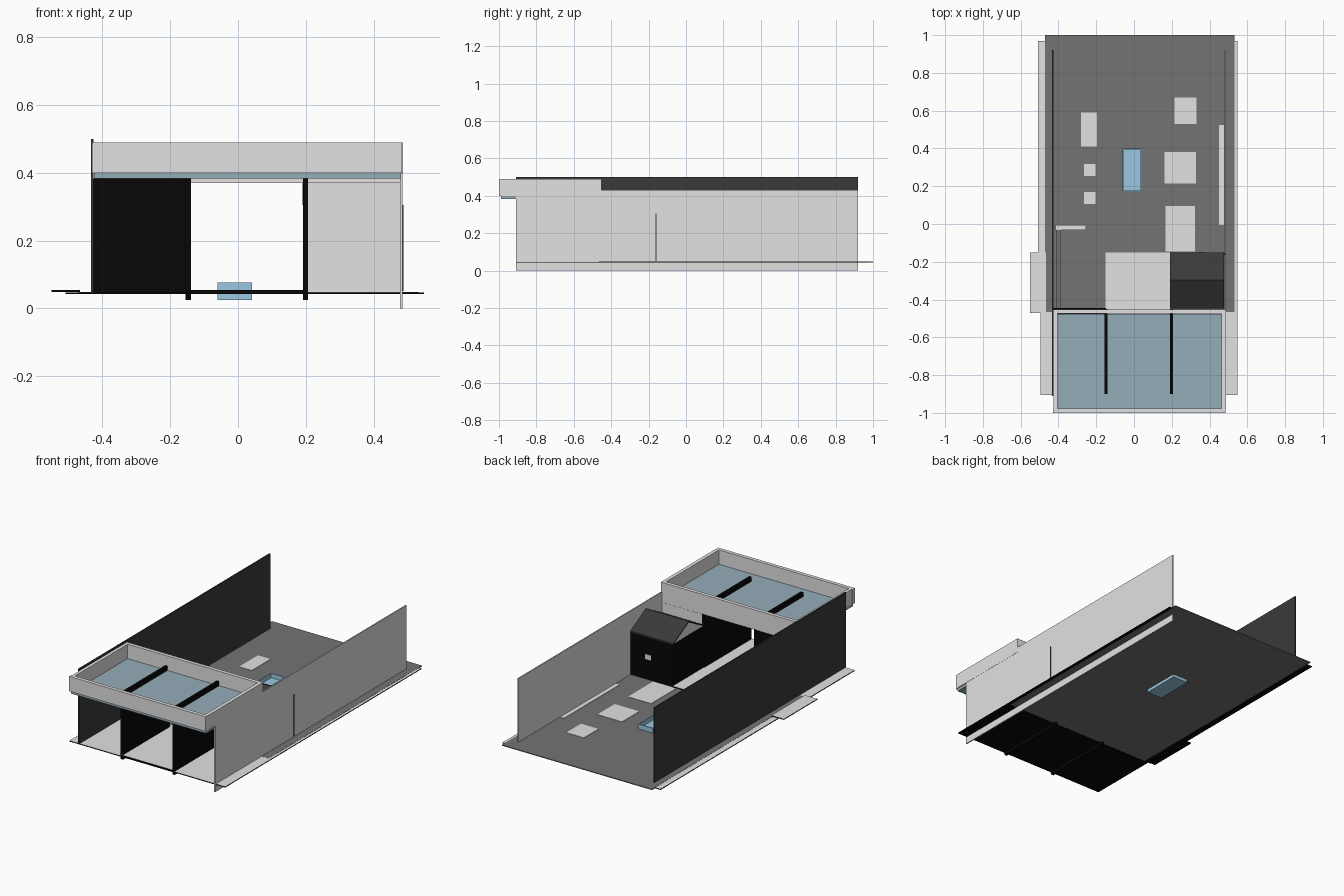
import bpy, bmesh

if "Cube" in bpy.data.objects:
    bpy.data.objects.remove(bpy.data.objects["Cube"])


def material(name, rgb):
    m = bpy.data.materials.new(name)
    m.diffuse_color = (*rgb, 1)
    m.use_nodes = True
    m.node_tree.nodes["Principled BSDF"].inputs["Base Color"].default_value = m.diffuse_color
    return m


LIGHT = material("light_plaster", (0.76, 0.76, 0.76))
PAVING = material("grey_paving", (0.175, 0.175, 0.175))
DARK = material("dark_grey", (0.042, 0.042, 0.042))
BLACK = material("black_wall", (0.002, 0.002, 0.002))
GLASS = material("blue_grey_glass", (0.30, 0.42, 0.49))
WATER = material("pool_blue", (0.33, 0.58, 0.76))


def mesh_object(name, bm, mat, under=None):
    """Finish a mesh; with 'under', every face not pointing up takes that material."""
    bmesh.ops.recalc_face_normals(bm, faces=bm.faces)
    if under:
        for f in bm.faces:
            f.material_index = 0 if f.normal.z > 0.5 else 1
    me = bpy.data.meshes.new(name)
    bm.to_mesh(me)
    bm.free()
    me.materials.append(mat)
    if under:
        me.materials.append(under)
    ob = bpy.data.objects.new(name, me)
    bpy.context.collection.objects.link(ob)
    return ob


def prism(bm, profile, axis, lo, hi):
    """Extrude a closed 2D profile between lo and hi along x or z."""
    put = (lambda a, b, t: (t, a, b)) if axis == "x" else (lambda a, b, t: (a, b, t))
    ends = [[bm.verts.new(put(a, b, t)) for a, b in profile] for t in (lo, hi)]
    faces = [bm.faces.new(e) for e in ends]
    n = len(profile)
    for i in range(n):
        j = (i + 1) % n
        bm.faces.new((ends[0][i], ends[0][j], ends[1][j], ends[1][i]))
    return faces[1]


def rect(x, y):
    return [(x[0], y[0]), (x[1], y[0]), (x[1], y[1]), (x[0], y[1])]


def box(name, x, y, z, mat, under=None):
    bm = bmesh.new()
    prism(bm, rect(x, y), "z", *z)
    return mesh_object(name, bm, mat, under)


# Ground layers: light tops over black edges and undersides
box("base_slab", (-0.495, 0.548), (-0.905, -0.465), (0.042, 0.047), LIGHT, BLACK)
box("left_kerb", (-0.509, -0.47), (-0.465, 0.97), (0.042, 0.047), LIGHT, BLACK)
box("right_kerb", (0.53, 0.548), (-0.465, 0.97), (0.042, 0.047), LIGHT, BLACK)
box("yard_paving", (-0.472, 0.532), (-0.465, 1.0), (0.043, 0.048), PAVING)
box("entry_path", (-0.15, 0.2), (-0.905, -0.15), (0.046, 0.054), LIGHT, BLACK)
box("side_step", (-0.55, -0.466), (-0.47, -0.15), (0.049, 0.054), LIGHT, BLACK)

# Stepping plates in the yard
plates = [(-0.28, -0.195, 0.41, 0.59), (-0.265, -0.205, 0.255, 0.318),
          (-0.265, -0.205, 0.105, 0.17), (0.214, 0.332, 0.53, 0.67),
          (0.162, 0.327, 0.215, 0.38), (0.167, 0.322, -0.145, 0.095),
          (0.449, 0.476, -0.005, 0.525)]
for i, (x0, x1, y0, y1) in enumerate(plates):
    box(f"floor_plate_{i + 1}", (x0, x1), (y0, y1), (0.048, 0.05), LIGHT)

# Boundary walls
box("left_wall", (-0.434, -0.426), (-0.91, 0.92), (0.045, 0.5), DARK)
box("right_wall", (0.478, 0.485), (-0.91, 0.92), (0.0, 0.432), LIGHT)

# Carport partitions, which rise through the glass roof as beams
for side, x in (("left", -0.147), ("right", 0.199)):
    box(f"{side}_partition", (x - 0.008, x + 0.008), (-0.9, -0.45), (0.025, 0.372), BLACK)
    box(f"{side}_roof_beam", (x - 0.008, x + 0.008), (-0.9, -0.475), (0.372, 0.43), BLACK)
box("left_bay_back_wall", (-0.426, -0.147), (-0.482, -0.446), (0.046, 0.37), BLACK)
box("left_bay_lintel", (-0.426, -0.147), (-0.482, -0.476), (0.37, 0.383), BLACK)
box("right_bay_back_wall", (0.205, 0.478), (-0.462, -0.452), (0.046, 0.37), LIGHT)

# Carport roof: glass panel inside a raised parapet
box("glass_roof", (-0.425, 0.48), (-0.99, -0.476), (0.383, 0.403), GLASS)
box("parapet_front", (-0.43, 0.484), (-1.0, -0.978), (0.4, 0.49), LIGHT)
box("parapet_back", (-0.425, 0.477), (-0.475, -0.453), (0.37, 0.49), LIGHT)
box("parapet_left", (-0.425, -0.406), (-0.979, -0.474), (0.4, 0.49), LIGHT)
box("parapet_right", (0.464, 0.486), (-0.979, -0.453), (0.4, 0.49), LIGHT)

# Small gabled house
box("house_back_wall", (0.195, 0.478), (-0.165, -0.153), (0.046, 0.305), BLACK)
box("house_wall_end", (0.478, 0.488), (-0.164, -0.157), (0.052, 0.305), DARK)
box("house_side_wall", (0.195, 0.205), (-0.45, -0.165), (0.046, 0.305), BLACK)
box("house_ceiling", (0.2, 0.476), (-0.45, -0.16), (0.298, 0.304), LIGHT)
box("house_window", (0.34, 0.38), (-0.153, -0.149), (0.17, 0.2), LIGHT)
bm = bmesh.new()
prism(bm, [(-0.448, 0.305), (-0.297, 0.384), (-0.15, 0.305),
           (-0.15, 0.312), (-0.297, 0.392), (-0.448, 0.312)], "x", 0.19, 0.477)
mesh_object("house_roof", bm, DARK)
bm = bmesh.new()
prism(bm, [(-0.445, 0.305), (-0.155, 0.305), (-0.297, 0.384)], "x", 0.196, 0.204)
mesh_object("house_gable", bm, LIGHT)

# L-shaped bench beside the left wall
box("bench_back", (-0.415, -0.253), (-0.033, -0.006), (0.048, 0.1), LIGHT)
box("bench_side", (-0.41, -0.386), (-0.445, -0.033), (0.048, 0.1), PAVING)

# Pool: block with a recessed top whose bed lies just above the paving
bm = bmesh.new()
top = prism(bm, rect((-0.06, 0.042), (0.17, 0.4)), "z", 0.025, 0.076)
bmesh.ops.recalc_face_normals(bm, faces=bm.faces)
for depth in (0.0, -0.025):
    bmesh.ops.inset_individual(bm, faces=[top], thickness=0.01 if depth == 0 else 0.001)
    bmesh.ops.translate(bm, verts=top.verts, vec=(0, 0, depth))
mesh_object("pool", bm, WATER)
